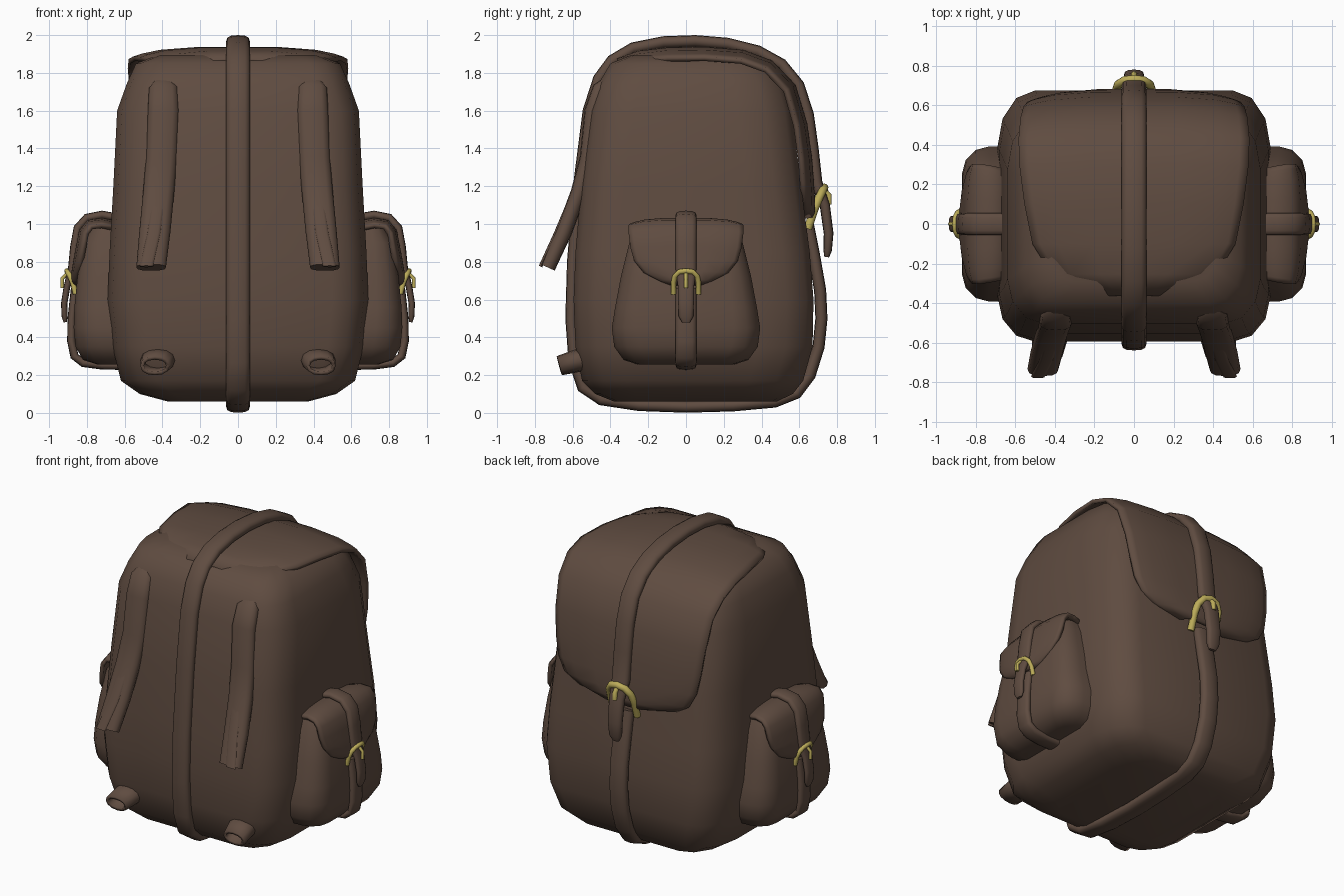
import bpy, bmesh, math
from mathutils import Vector

if "Cube" in bpy.data.objects:
    bpy.data.objects.remove(bpy.data.objects["Cube"])


def material(name, rgb):
    m = bpy.data.materials.new(name)
    m.diffuse_color = (*rgb, 1)
    m.use_nodes = True
    m.node_tree.nodes["Principled BSDF"].inputs["Base Color"].default_value = m.diffuse_color
    return m


LEATHER = material("brown_leather", (0.115, 0.072, 0.052))
BRASS = material("brass", (0.50, 0.41, 0.10))


def finish(name, bm, mat, angle=50, solid=0):
    bmesh.ops.recalc_face_normals(bm, faces=bm.faces)
    me = bpy.data.meshes.new(name)
    bm.to_mesh(me)
    bm.free()
    ob = bpy.data.objects.new(name, me)
    bpy.context.collection.objects.link(ob)
    me.materials.append(mat)
    bpy.ops.object.select_all(action='DESELECT')
    ob.select_set(True)
    bpy.context.view_layer.objects.active = ob
    bpy.ops.object.shade_smooth_by_angle(angle=math.radians(angle))
    if solid:
        mod = ob.modifiers.new("thickness", 'SOLIDIFY')
        mod.thickness, mod.offset = solid, 0
    return ob


def bridge(bm, rings, closed=True, caps=True):
    vs = [[bm.verts.new(p) for p in r] for r in rings]
    n = len(vs[0])
    for a, b in zip(vs, vs[1:]):
        for i in range(n if closed else n - 1):
            j = (i + 1) % n
            bm.faces.new((a[i], a[j], b[j], b[i]))
    if closed and caps:
        bm.faces.new(vs[0])
        bm.faces.new(vs[-1])


def rounded_ring(x0, x1, y0, y1, z, rx, front, back):
    """Rectangle with elliptical corners (front and back depths) at height z."""
    pts = []
    for k, (cx, cy, ry) in enumerate(((x1 - rx, y1 - back, back), (x0 + rx, y1 - back, back),
                                      (x0 + rx, y0 + front, front), (x1 - rx, y0 + front, front))):
        for s in range(4):
            a = math.pi / 2 * (k + s / 3)
            pts.append((cx + rx * math.cos(a), cy + ry * math.sin(a), z))
    return pts


def tangents(pts):
    n = len(pts)
    return [(pts[min(i + 1, n - 1)] - pts[max(i - 1, 0)]).normalized() for i in range(n)]


def sweep(name, pts, axis, w, t, mat=LEATHER, taper=None, power=0.75, caps=True, solid=0):
    """Sweep a rounded section along pts; axis is the width direction."""
    pts = [Vector(p) for p in pts]
    axis = Vector(axis).normalized()
    taper = taper or {}
    rings = []
    for i, (p, tan) in enumerate(zip(pts, tangents(pts))):
        nor = tan.cross(axis).normalized()
        k = taper.get(i, taper.get(i - len(pts), 1))
        ring = []
        for s in range(12):
            c, d = math.cos(s * math.tau / 12), math.sin(s * math.tau / 12)
            c = math.copysign(abs(c) ** power, c) if abs(c) > 1e-6 else 0
            d = math.copysign(abs(d) ** power, d) if abs(d) > 1e-6 else 0
            ring.append(p + axis * c * w / 2 * k + nor * d * t / 2 * k)
        rings.append(ring)
    bm = bmesh.new()
    bridge(bm, rings, caps=caps)
    return finish(name, bm, mat, solid=solid)


def flap(name, pts, widths, axis, droop, inside):
    """Sheet along pts whose side edges curl towards the point 'inside'."""
    pts, axis, inside = [Vector(p) for p in pts], Vector(axis), Vector(inside)
    rings = []
    for p, tan, hw in zip(pts, tangents(pts), widths):
        nor = tan.cross(axis).normalized()
        if nor.dot(inside - p) < 0:
            nor = -nor
        rings.append([p + axis * hw * u + nor * droop * abs(u) ** 4
                      for u in (-1, -.92, -.75, -.4, 0, .4, .75, .92, 1)])
    bm = bmesh.new()
    bridge(bm, rings, closed=False)
    finish(name, bm, LEATHER, solid=0.026)


# Main bag: half width, front y, back y, height, corner radius
bm = bmesh.new()
bridge(bm, [rounded_ring(-w, w, f, b, z, r, r * 1.2, r * 1.5) for w, f, b, z, r in (
    (0.37, -0.38, 0.48, 0.06, 0.14), (0.52, -0.48, 0.565, 0.10, 0.18),
    (0.62, -0.55, 0.62, 0.17, 0.19), (0.665, -0.585, 0.67, 0.35, 0.19),
    (0.69, -0.595, 0.675, 0.60, 0.19), (0.68, -0.585, 0.655, 0.85, 0.19),
    (0.66, -0.555, 0.61, 1.20, 0.19), (0.64, -0.505, 0.56, 1.60, 0.19),
    (0.59, -0.465, 0.52, 1.74, 0.18), (0.54, -0.40, 0.45, 1.85, 0.16),
    (0.42, -0.29, 0.33, 1.895, 0.12))])
finish("bag_body", bm, LEATHER)

# Lid folding over the top and down the back
lid = ((-0.36, 1.865, .2), (-0.25, 1.905, .42), (-0.1, 1.922, .51), (0.1, 1.925, .55),
       (0.3, 1.91, .575), (0.45, 1.855, .58), (0.57, 1.73, .57), (0.63, 1.53, .555),
       (0.655, 1.35, .535), (0.665, 1.22, .51), (0.67, 1.13, .46), (0.67, 1.08, .37),
       (0.67, 1.04, .17))
flap("lid", [(0, y, z) for y, z, _ in lid], [p[2] for p in lid], (1, 0, 0), 0.05, (0, 0, 1))

# Long strap running under, up the front, over the lid and through the buckle
loop = ((0.645, 1.0), (0.675, 0.85), (0.71, 0.65), (0.717, 0.5), (0.702, 0.35), (0.655, 0.2),
        (0.585, 0.105), (0.47, 0.06), (0.25, 0.04), (0, 0.033), (-0.25, 0.042), (-0.45, 0.072),
        (-0.545, 0.135), (-0.59, 0.27), (-0.607, 0.5), (-0.598, 0.8), (-0.56, 1.25),
        (-0.515, 1.6), (-0.46, 1.77), (-0.39, 1.865), (-0.28, 1.93), (-0.12, 1.962),
        (0.05, 1.968), (0.22, 1.954), (0.38, 1.914), (0.505, 1.845), (0.595, 1.735), (0.645, 1.58),
        (0.67, 1.4), (0.69, 1.22), (0.735, 1.1), (0.755, 0.95), (0.75, 0.86), (0.745, 0.825))
sweep("main_strap", [(0, y, z) for y, z in loop], (1, 0, 0), 0.125, 0.064,
      taper={-4: .85, -3: .8, -2: .7, -1: .4})


def buckle(name, half, place, normal, thick):
    """Arched brass wire; half holds (across, out, height) up to the crown."""
    pts = list(half) + [(-u, o, z) for u, o, z in half[-2::-1]]
    sweep(name, [place(*p) for p in pts], normal, thick, thick, BRASS, power=1)
    u, o, z = half[-1]
    sweep(name + "_prong", [place(0, o - .005, z - .01), place(0, o + .024, z - .04),
                            place(0, o + .024, z - .09)],
          place(1, 0, 0), thick * .7, thick * .7, BRASS, power=1)


buckle("main_buckle", ((.088, .645, .975), (.088, .68, 1.08), (.08, .705, 1.14),
                       (.05, .725, 1.18), (0, .732, 1.192)),
       lambda u, o, z: (u, o, z), (0, .21, -.09), 0.044)

for sx, side in ((1, "right"), (-1, "left")):
    # Side pocket: outer x, half depth, height, corner radius
    bm = bmesh.new()
    bridge(bm, [[(sx * x, y, z) for x, y, z in rounded_ring(0.4, o, -d, d, h, r, r, r)]
                for o, d, h, r in (
        (0.74, 0.25, 0.255, .09), (0.82, 0.33, 0.28, .12), (0.86, 0.38, 0.35, .14),
        (0.87, 0.393, 0.45, .14), (0.866, 0.375, 0.56, .13), (0.85, 0.345, 0.72, .12),
        (0.82, 0.30, 0.90, .1), (0.77, 0.26, 0.985, .07))])
    finish(side + "_pocket", bm, LEATHER)

    # Pocket flap
    pf = ((.62, 1.0, .27), (.72, 1.02, .29), (.79, 1.01, .3), (.83, .96, .3), (.845, .88, .29),
          (.858, .81, .27), (.868, .75, .22), (.872, .71, .14), (.874, .68, .06))
    flap(side + "_pocket_flap", [(sx * x, 0, z) for x, z, _ in pf], [p[2] for p in pf],
         (0, 1, 0), 0.03, (0, 0, 0.5))

    # Pocket strap, upper part with hanging tail, then lower part
    up = ((.62, 1.03), (.72, 1.048), (.80, 1.033), (.848, .98), (.866, .88), (.878, .76),
          (.905, .67), (.92, .58), (.918, .51), (.915, .48))
    sweep(side + "_pocket_strap", [(sx * x, 0, z) for x, z in up], (0, 1, 0), 0.11, 0.045,
          taper={-4: .78, -3: .75, -2: .7, -1: .4})
    low = ((.862, .66), (.88, .5), (.882, .38), (.866, .30), (.82, .265), (.72, .252), (.6, .25))
    sweep(side + "_pocket_lower_strap", [(sx * x, 0, z) for x, z in low], (0, 1, 0), 0.11, 0.045)
    buckle(side + "_pocket_buckle", ((.066, .86, .63), (.066, .875, .69), (.058, .89, .725),
                                     (.036, .902, .747), (0, .906, .752)),
           lambda u, o, z: (sx * o, u, z), (sx * .125, 0, -.045), 0.028)

    # Shoulder strap with webbing hanging free at its lower end
    path = ((.395, -.42, 1.755), (.395, -.455, 1.72), (.395, -.495, 1.6), (.405, -.52, 1.35),
            (.42, -.567, 1.17), (.44, -.645, .96), (.46, -.732, .77))
    sweep(side + "_shoulder_strap", [(sx * x, y, z) for x, y, z in path], (1, 0, 0), 0.165, 0.085,
          taper={0: .55, 1: .92, -1: .95})
    sweep(side + "_shoulder_webbing", [(sx * .42, -.61, 1.14), (sx * .445, -.69, .95),
                                       (sx * .485, -.77, .775)], (1, 0, 0), 0.07, 0.02)

    # Hollow strap stub near the base
    sweep(side + "_strap_stub", [(sx * .42, -.46, .30), (sx * .425, -.58, .275),
                                 (sx * .44, -.67, .25)], (1, 0, 0), 0.16, 0.10,
          taper={0: 1.1, -1: .85}, power=.9, caps=False, solid=0.02)
